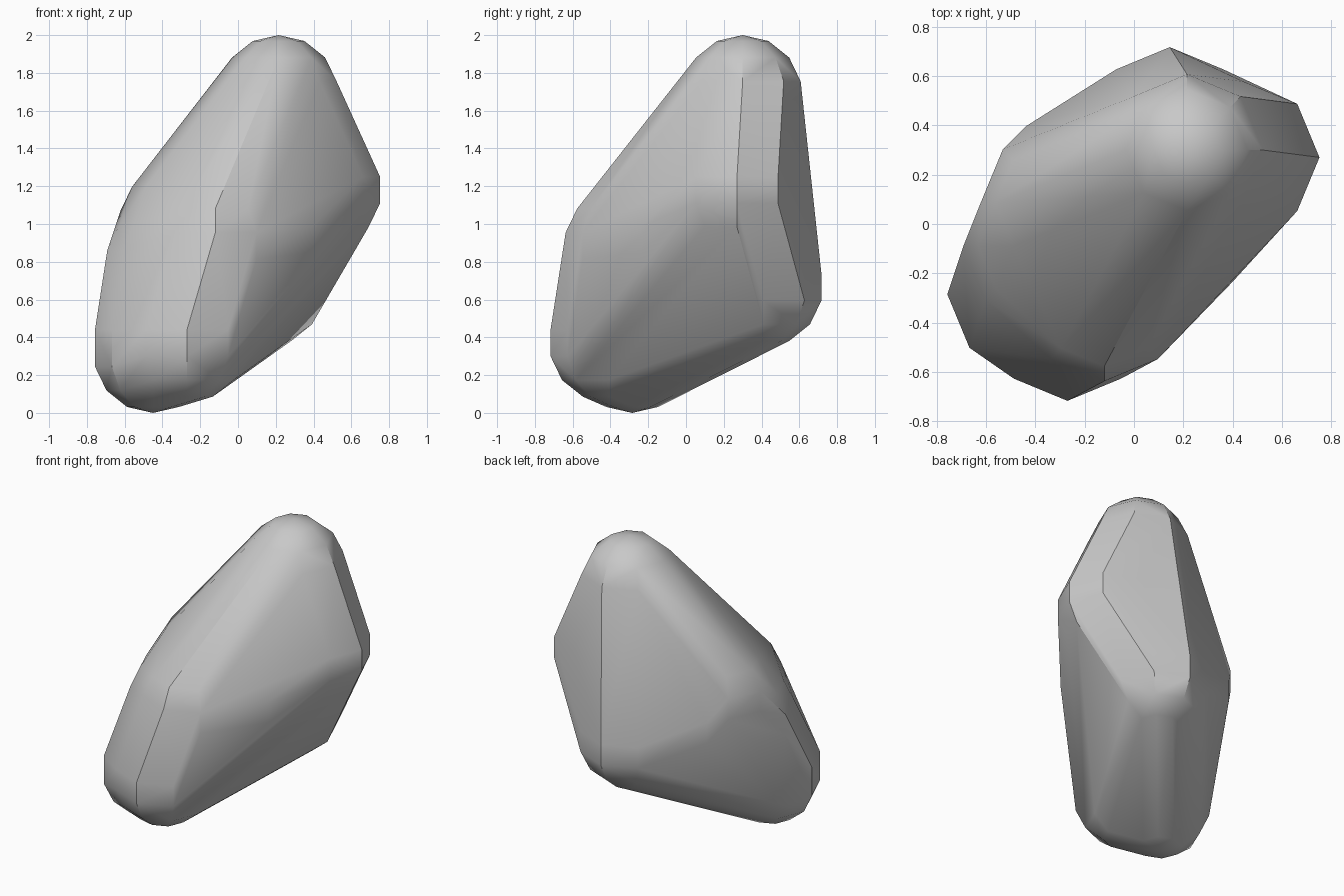
import bpy, bmesh, math
from mathutils import Vector

cube = bpy.data.objects.get("Cube")
if cube:
    bpy.data.objects.remove(cube, do_unlink=True)

# Stone colour
stone = bpy.data.materials.new("stone grey")
stone.use_nodes = True
colour = (0.58, 0.58, 0.58, 1)
stone.diffuse_color = colour
stone.node_tree.nodes["Principled BSDF"].inputs["Base Color"].default_value = colour

# Centres of the rounded corners of the boulder
corners = {
    "peak": (0.215, 0.30, 1.685),
    "foot": (-0.45, -0.285, 0.315),
    "foot_upper": (-0.45, -0.285, 0.37),
    "front_low": (-0.27, -0.41, 0.37),
    "front_mid": (-0.12, -0.33, 0.885),
    "left_flank": (0.18, -0.02, 0.92),
    "left_shoulder": (0.445, 0.27, 1.18),
    "back_low": (0.145, 0.41, 0.665),
    "right_shoulder": (-0.315, 0.085, 1.0),
    "right_mid": (-0.385, -0.09, 0.79),
    "back_right": (-0.22, 0.18, 0.85),
}

# Place a faceted ball at each corner, then wrap them all in one skin
bm = bmesh.new()
for centre in corners.values():
    ball = bmesh.ops.create_uvsphere(bm, u_segments=8, v_segments=7, radius=0.315)
    bmesh.ops.translate(bm, verts=ball["verts"], vec=Vector(centre))
bmesh.ops.delete(bm, geom=bm.faces[:] + bm.edges[:], context='EDGES_FACES')
bmesh.ops.convex_hull(bm, input=bm.verts[:])
bmesh.ops.delete(bm, geom=[v for v in bm.verts if not v.link_faces], context='VERTS')
bmesh.ops.recalc_face_normals(bm, faces=bm.faces[:])

mesh = bpy.data.meshes.new("boulder")
bm.to_mesh(mesh)
bm.free()
mesh.materials.append(stone)
boulder = bpy.data.objects.new("boulder", mesh)
bpy.context.collection.objects.link(boulder)

# Soft surface with the strongest ridges kept crisp
bpy.context.view_layer.objects.active = boulder
boulder.select_set(True)
bpy.ops.object.shade_smooth_by_angle(angle=math.radians(30))
